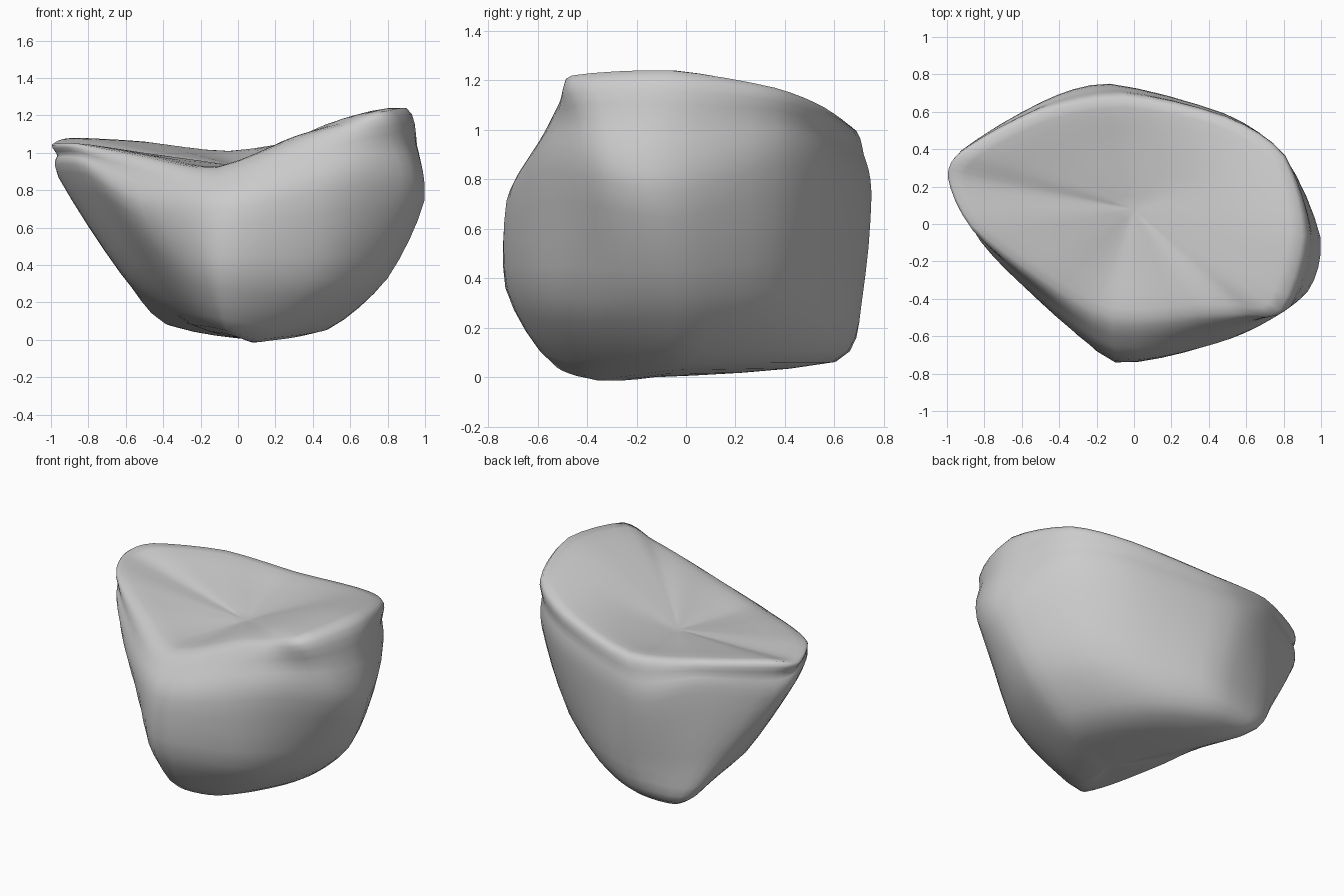
import bpy
import bmesh
from mathutils import Vector

cube = bpy.data.objects.get("Cube")
if cube:
    bpy.data.objects.remove(cube)

TENSION = 0.05

# Cross-sections, each running from the horn on -x round by the front
base = [(-.28, .22, .09), (-.24, .0, .08), (-.16, -.34, .07), (-.06, -.53, .05),
        (.1, -.44, .005), (.23, -.36, .015), (.36, -.22, .03), (.48, -.02, .055),
        (.36, .25, .06), (.16, .46, .06), (-.1, .59, .06), (-.34, .6, .07),
        (-.4, .5, .1)]
low = [(-.61, .25, .35), (-.51, -.07, .42), (-.34, -.44, .38), (-.1, -.73, .36),
       (.38, -.61, .33), (.6, -.45, .32), (.74, -.25, .32), (.8, 0, .33),
       (.64, .33, .35), (.36, .54, .31), (-.05, .71, .3), (-.47, .64, .3),
       (-.62, .51, .36)]
girth = [(-.95, .22, .89), (-.8, -.1, .88), (-.52, -.4, .71), (-.1, -.72, .7),
         (.36, -.66, .77), (.66, -.55, .83), (.93, -.35, .8), (.995, -.07, .74),
         (.8, .36, .85), (.48, .59, .82), (-.13, .75, .74), (-.5, .65, .85),
         (-.91, .4, .84)]
rim = [(-.98, .25, 1.05), (-.86, -.01, 1.05), (-.5, -.29, .98), (-.12, -.5, .92),
       (.34, -.48, 1.09), (.6, -.48, 1.16), (.78, -.46, 1.22), (.9, -.06, 1.24),
       (.79, .36, 1.17), (.48, .56, 1.09), (-.05, .67, 1.01), (-.5, .59, 1.06),
       (-.89, .39, 1.08)]
bottom_pole = Vector((.08, -.13, 0))
top_pole = Vector((0, .08, .93))


def refine(points, closed):
    """Insert a smooth midpoint between each pair of neighbours."""
    count = len(points)

    def at(i):
        return points[i % count] if closed else points[max(0, min(count - 1, i))]

    result = []
    for i in range(count):
        result.append(at(i))
        if closed or i < count - 1:
            inner = (at(i) + at(i + 1)) * (.5 + TENSION)
            result.append(inner - (at(i - 1) + at(i + 2)) * TENSION)
    return result


def shoulder_point(lower, upper):
    """Full, rounded turn from the side up to the rim."""
    point = lower.lerp(upper, .4)
    point.z = lower.z + (upper.z - lower.z) * .6
    return point


def saddle_point(edge):
    """Top surface part of the way in, swelling on the +x side."""
    point = top_pole.lerp(edge, .6)
    point.z += max(point.x, 0) * .1
    return point


# Rings from the ground up, then over the rim into the dished top
base, low, girth, rim = ([Vector(p) for p in ring] for ring in (base, low, girth, rim))
shoulder = [shoulder_point(a, b) for a, b in zip(girth, rim)]
saddle = [saddle_point(p) for p in rim]
rings = [base, low, girth, shoulder, rim, saddle]

# Smooth around the rings, then up the columns
for _ in range(2):
    rings = [refine(ring, True) for ring in rings]
columns = [[bottom_pole, *column, top_pole] for column in zip(*rings)]
for _ in range(2):
    columns = [refine(column, False) for column in columns]

# Skin the columns into one closed boulder
bm = bmesh.new()
grid = [[bm.verts.new(p) for p in column] for column in columns]
for i, column in enumerate(grid):
    following = grid[(i + 1) % len(grid)]
    for j in range(len(column) - 1):
        bm.faces.new((column[j], following[j], following[j + 1], column[j + 1]))
bmesh.ops.remove_doubles(bm, verts=bm.verts, dist=.0005)
bmesh.ops.recalc_face_normals(bm, faces=bm.faces)

mesh = bpy.data.meshes.new("boulder")
bm.to_mesh(mesh)
bm.free()
boulder = bpy.data.objects.new("boulder", mesh)
bpy.context.collection.objects.link(boulder)

# Plain grey stone
stone = bpy.data.materials.new("grey_stone")
stone.use_nodes = True
stone.diffuse_color = (.6, .6, .6, 1)
stone.node_tree.nodes["Principled BSDF"].inputs["Base Color"].default_value = (.6, .6, .6, 1)
mesh.materials.append(stone)
mesh.shade_smooth()
